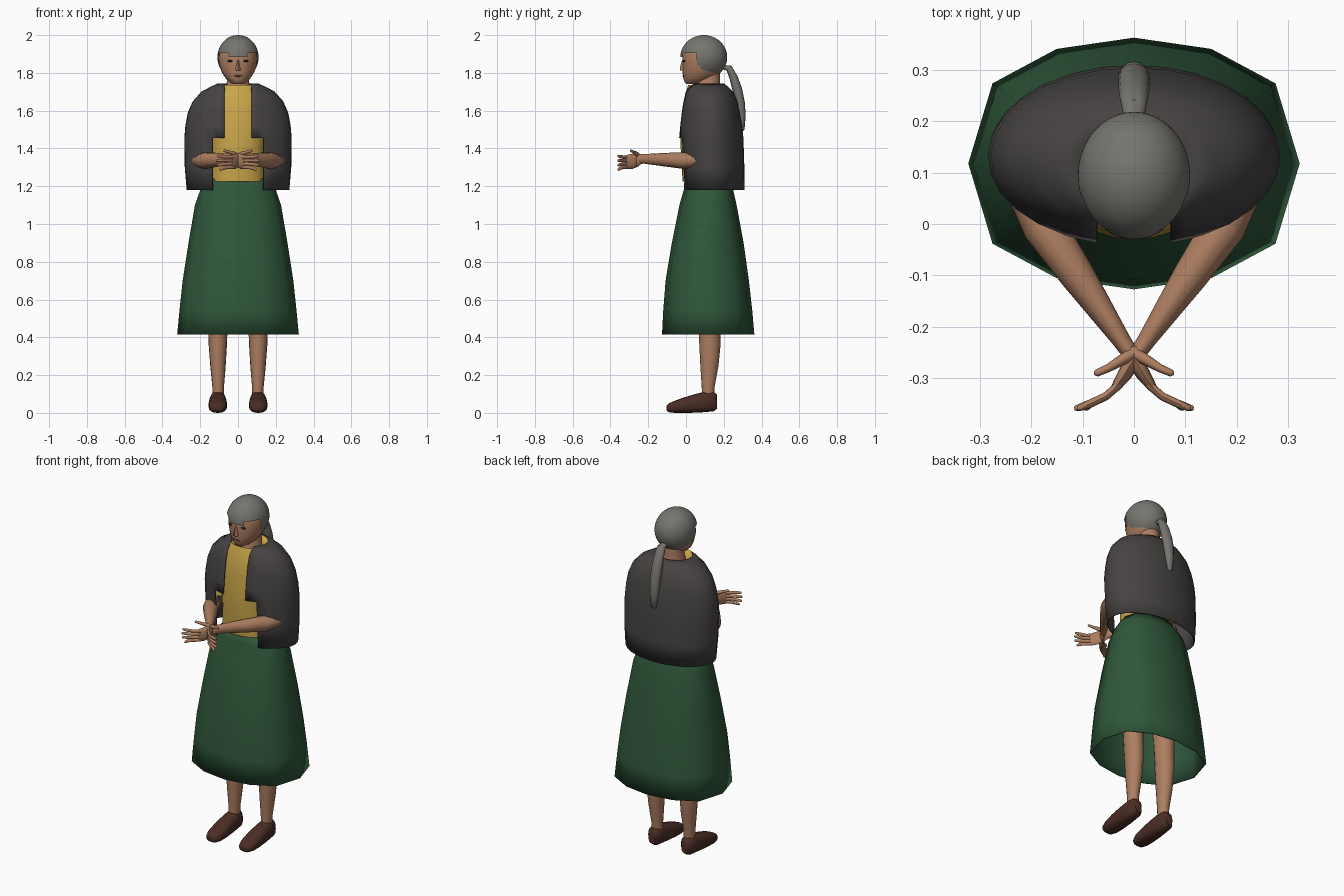
import bpy, bmesh, math
from mathutils import Vector

if "Cube" in bpy.data.objects:
    bpy.data.objects.remove(bpy.data.objects["Cube"])


def material(name, rgb):
    m = bpy.data.materials.new(name)
    m.diffuse_color = (*rgb, 1)
    m.use_nodes = True
    m.node_tree.nodes["Principled BSDF"].inputs["Base Color"].default_value = m.diffuse_color
    return m


SKIN = material("skin", (0.42, 0.21, 0.12))
GREY = material("grey_hair", (0.18, 0.175, 0.155))
YELLOW = material("yellow_cloth", (0.60, 0.39, 0.07))
GREEN = material("green_cloth", (0.028, 0.095, 0.042))
DARK = material("charcoal_cloth", (0.062, 0.055, 0.055))
BROWN = material("brown_leather", (0.07, 0.026, 0.018))
BLACK = material("dark_eye", (0.02, 0.013, 0.01))
LIP = material("lip", (0.24, 0.09, 0.06))


def finish(bm, name, mat, mirror=False, thick=0, angle=50):
    bmesh.ops.recalc_face_normals(bm, faces=bm.faces[:])
    me = bpy.data.meshes.new(name)
    bm.to_mesh(me)
    bm.free()
    ob = bpy.data.objects.new(name, me)
    bpy.context.collection.objects.link(ob)
    me.materials.append(mat)
    if thick:
        mod = ob.modifiers.new("thickness", 'SOLIDIFY')
        mod.thickness = thick
    if mirror:
        mod = ob.modifiers.new("mirror", 'MIRROR')
        mod.use_mirror_merge = False
    bpy.ops.object.select_all(action='DESELECT')
    ob.select_set(True)
    bpy.context.view_layer.objects.active = ob
    bpy.ops.object.shade_smooth_by_angle(angle=math.radians(angle))
    return ob


def loft(bm, rings, closed=True, caps=True):
    rows = [[bm.verts.new(p) for p in r] for r in rings]
    n = len(rows[0])
    for a, b in zip(rows, rows[1:]):
        for i in range(n if closed else n - 1):
            j = (i + 1) % n
            bm.faces.new((a[i], a[j], b[j], b[i]))
    if caps:
        bm.faces.new(rows[0])
        bm.faces.new(rows[-1])
    return rows


def power(v, e):
    return math.copysign(abs(v) ** e, v)


def ring(z, rx, y0, y1, cx=0, n=24, ex=1.0, ey=1.0):
    """Horizontal oval: half width rx, front y0, back y1."""
    return [(cx + rx * power(math.sin(t), ex),
             (y0 + y1) / 2 - (y1 - y0) / 2 * power(math.cos(t), ey), z)
            for t in (2 * math.pi * i / n for i in range(n))]


def tube(bm, pts, radii, n=12):
    """Tube along a path; each radius is (sideways, upwards)."""
    pts = [Vector(p) for p in pts]
    rings = []
    for i, p in enumerate(pts):
        d = (pts[min(i + 1, len(pts) - 1)] - pts[max(i - 1, 0)]).normalized()
        side = d.cross(Vector((0, 0, 1)))
        if side.length < 0.05 or abs(d.x) < 1e-6:
            side = Vector((1, 0, 0))
        side.normalize()
        up = side.cross(d)
        a, b = radii[i]
        rings.append([p + side * a * math.cos(t) + up * b * math.sin(t)
                      for t in (2 * math.pi * k / n for k in range(n))])
    loft(bm, rings)


def ball(name, mat, c, r, mirror=False, u=16, v=10):
    bm = bmesh.new()
    bmesh.ops.create_uvsphere(bm, u_segments=u, v_segments=v, radius=1)
    for w in bm.verts:
        w.co = Vector((c[i] + r[i] * w.co[i] for i in range(3)))
    return finish(bm, name, mat, mirror)


def stack(name, mat, rows, mirror=False, caps=True, thick=0, **kw):
    bm = bmesh.new()
    loft(bm, [ring(*r, **kw) for r in rows], caps=caps)
    return finish(bm, name, mat, mirror, thick)


# Head and neck
stack("head", SKIN, [
    (1.740, .022, .005, .06), (1.748, .040, -.006, .10), (1.77, .064, -.014, .15),
    (1.80, .084, -.018, .18), (1.84, .099, -.018, .20), (1.88, .103, -.018, .207),
    (1.92, .098, -.010, .203), (1.96, .076, .015, .175), (1.985, .03, .06, .13)])
stack("neck", SKIN, [(1.66, .075, .03, .19), (1.72, .062, .05, .18), (1.80, .055, .06, .18)])

# Face details
bm = bmesh.new()
loft(bm, [ring(1.812, .016, -.031, .01, n=8), ring(1.825, .013, -.033, .01, n=8),
          ring(1.868, .006, -.021, .01, n=8)])
finish(bm, "nose", SKIN)
ball("eyes", BLACK, (.041, -.009, 1.863), (.015, .006, .006), True)
ball("mouth", LIP, (0, -.014, 1.784), (.024, .006, .005))

# Hair cap with the face opening cut away
bm = bmesh.new()
bmesh.ops.create_uvsphere(bm, u_segments=40, v_segments=32, radius=1)
for w in bm.verts:
    w.co = Vector((.109 * w.co.x, .094 + .124 * w.co.y, 1.883 + .117 * w.co.z))
cut = []
for f in bm.faces:
    c = f.calc_center_median()
    line = 1.878 if abs(c.x) < .045 else 1.903
    if c.z < line and c.y < .05 + max(0, 1.88 - c.z) * .4:
        cut.append(f)
bmesh.ops.delete(bm, geom=cut, context='FACES')
finish(bm, "hair", GREY)

# Ponytail
bm = bmesh.new()
tube(bm, [(0, .20, 1.83), (0, .228, 1.825), (0, .252, 1.775), (0, .272, 1.71),
          (0, .288, 1.64), (0, .296, 1.57), (0, .297, 1.50), (0, .296, 1.49)],
     [(.018, .012), (.024, .018), (.029, .022), (.031, .026),
      (.03, .024), (.025, .02), (.016, .013), (.005, .005)])
finish(bm, "ponytail", GREY)

# Shirt body and sleeves
stack("shirt", YELLOW, [
    (1.225, .145, -.018, .22), (1.35, .14, -.026, .225), (1.45, .145, -.03, .235),
    (1.60, .165, -.02, .24), (1.69, .150, -.004, .225), (1.735, .108, .012, .205),
    (1.715, .06, .05, .18)], ey=.8)
bm = bmesh.new()
tube(bm, [(.15, .13, 1.64), (.195, .12, 1.57), (.205, .09, 1.38)],
     [(.05, .05), (.056, .056), (.055, .055)])
finish(bm, "sleeves", YELLOW, True)

# Forearms, palms, fingers: each hand crosses the middle
bm = bmesh.new()
tube(bm, [(.205, .09, 1.42), (.205, .065, 1.335), (.175, -.005, 1.335), (.11, -.10, 1.34),
          (.025, -.225, 1.345), (.008, -.25, 1.343)],
     [(.035, .035), (.042, .042), (.042, .044), (.034, .037), (.018, .025), (.016, .027)])
finish(bm, "forearms", SKIN, True)
bm = bmesh.new()
tube(bm, [(.016, -.24, 1.343), (0, -.262, 1.338), (-.018, -.292, 1.33), (-.036, -.318, 1.327)],
     [(.015, .025), (.016, .036), (.014, .04), (.009, .036)])
for k in range(4):
    z = 1.354 - .018 * k
    t = z + .006 - .006 * k
    e = (0, .006, .003, -.012)[k]
    tube(bm, [(-.026, -.31, z), (-.055, -.335, z), (-.085, -.349, (z + t) / 2),
              (-.106 - e, -.358, t), (-.11 - e, -.359, t)],
         [(.008, .009)] * 3 + [(.006, .007), (.003, .003)], 8)
tube(bm, [(.01, -.245, 1.355), (-.02, -.262, 1.372), (-.05, -.28, 1.382), (-.073, -.29, 1.388),
          (-.077, -.291, 1.389)],
     [(.012, .012), (.011, .012), (.008, .008), (.007, .007), (.003, .003)], 8)
finish(bm, "hands", SKIN, True)

# Cape, open at the front, with the short front flaps stepped back below
bm = bmesh.new()
rows = []
for z, rx, y0, y1 in [(1.745, .105, .02, .20), (1.725, .15, .005, .225), (1.70, .195, -.008, .25),
                      (1.65, .240, -.02, .272), (1.59, .266, -.028, .285),
                      (1.52, .279, -.036, .297), (1.455, .284, -.042, .304),
                      (1.30, .282, -.034, .309), (1.18, .272, -.028, .309)]:
    a0 = math.asin(min(.072 / rx, .72))
    a1 = math.asin(min(.135 / rx, .93))
    half = [a0, (a0 + a1) / 2] + [a1 + (math.pi - a1) * k / 12 for k in range(13)]
    angles = half + [2 * math.pi - a for a in reversed(half[:-1])]
    rows.append([(rx * math.sin(a), (y0 + y1) / 2 - (y1 - y0) / 2 * math.cos(a), z)
                 for a in angles])
grid = loft(bm, rows, closed=False, caps=False)
gone = [v for r in grid[7:] for v in r[:2] + r[-2:]]
bmesh.ops.delete(bm, geom=gone, context='VERTS')
finish(bm, "cape", DARK, thick=.006)

# Skirt, open below
stack("skirt", GREEN, [
    (1.24, .150, -.008, .225), (1.18, .200, -.012, .25), (1.10, .228, -.035, .268),
    (.90, .262, -.075, .305), (.70, .293, -.108, .333), (.55, .309, -.120, .35),
    (.415, .322, -.127, .362)], caps=False, thick=.006, n=12, ex=1.1, ey=.65)

# Legs
stack("legs", SKIN, [
    (.09, .030, .085, .150, .105), (.14, .031, .083, .152, .105), (.25, .041, .076, .172, .106),
    (.37, .049, .070, .184, .107), (.50, .053, .065, .180, .107), (.95, .075, .03, .20, .105)],
    mirror=True, n=16)

# Shoes, lofted from toe to heel
bm = bmesh.new()
rings = []
for y, rx, z0, z1 in [(-.102, .022, .012, .040), (-.092, .036, .004, .05), (-.06, .047, 0, .064),
                      (-.01, .050, 0, .082), (.05, .047, .001, .100), (.10, .043, .004, .113),
                      (.145, .038, .008, .113), (.165, .022, .022, .095)]:
    rings.append([(.107 + rx * power(math.cos(t), .8), y,
                   (z0 + z1) / 2 + (z1 - z0) / 2 * power(math.sin(t), .8))
                  for t in (2 * math.pi * k / 16 for k in range(16))])
loft(bm, rings)
finish(bm, "shoes", BROWN, True)
